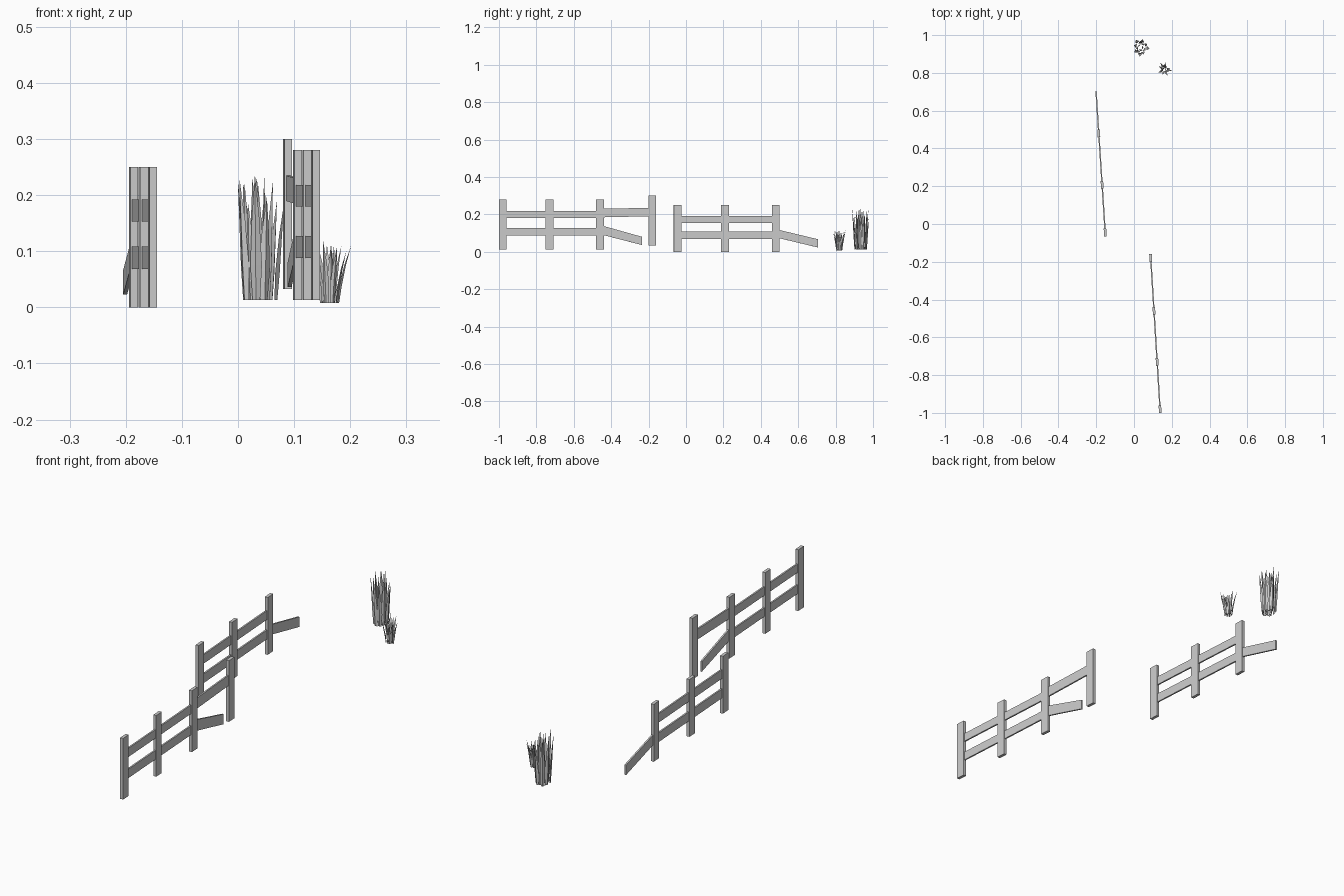
import bpy, bmesh, math, random
from mathutils import Vector

if "Cube" in bpy.data.objects:
    bpy.data.objects.remove(bpy.data.objects["Cube"])

random.seed(4)

def add_mesh(name, bm):
    bmesh.ops.recalc_face_normals(bm, faces=bm.faces)
    me = bpy.data.meshes.new(name)
    bm.to_mesh(me)
    bm.free()
    ob = bpy.data.objects.new(name, me)
    bpy.context.collection.objects.link(ob)
    return ob

def board(name, line, y0, y1, low0, high0, low1, high1, thick):
    """Slab along the fence line with its own bottom and top height at each end."""
    (ya, xa), (yb, xb) = line
    slope = (xb - xa) / (yb - ya)
    along = Vector((slope, 1, 0)).normalized()
    side = Vector((along.y, -along.x, 0)) * thick / 2
    bm = bmesh.new()
    rings = []
    for s in (-1, 1):
        ring = []
        for y, z in ((y0, low0), (y1, low1), (y1, high1), (y0, high0)):
            ring.append(bm.verts.new(Vector((xa + slope * (y - ya), y, z)) + side * s))
        rings.append(ring)
    a, b = rings
    bm.faces.new(a)
    bm.faces.new(b[::-1])
    for i in range(4):
        j = (i + 1) % 4
        bm.faces.new((a[i], b[i], b[j], a[j]))
    return add_mesh(name, bm)

def post(name, line, y, low, high):
    board(name, line, y - 0.0205, y + 0.0205, low, high, low, high, 0.0135)

RAIL = 0.007

# Front fence: three straight posts, one lifted post
front = ((-0.98, 0.138), (-0.18, 0.0885))
for i, (y, lo, hi) in enumerate(((-0.98, .013, .28), (-0.73, .013, .28),
                                 (-0.46, .013, .28), (-0.18, .033, .30))):
    post(f"front_fence_post_{i + 1}", front, y, lo, hi)
for n, lo, hi in (("upper", .18, .218), ("lower", .088, .127)):
    board(f"front_fence_{n}_rail", front, -0.98, -0.46, lo, hi, lo, hi, RAIL)
board("front_fence_end_rail", front, -0.46, -0.18, .184, .23, .19, .235, RAIL)
board("front_fence_broken_rail", front, -0.46, -0.235, .094, .143, .036, .08, RAIL)

# Rear fence
rear = ((-0.045, -0.1525), (0.48, -0.1865))
for i, y in enumerate((-0.045, 0.208, 0.48)):
    post(f"rear_fence_post_{i + 1}", rear, y, 0, .25)
for n, lo, hi in (("upper", .153, .192), ("lower", .068, .108)):
    board(f"rear_fence_{n}_rail", rear, -0.045, 0.48, lo, hi, lo, hi, RAIL)
board("rear_fence_broken_rail", rear, 0.48, 0.705, .077, .121, .023, .067, RAIL)

def grass(name, cx, cy, z0, height, base, spread, width, count):
    """Clump of tapered, folded blades, bulging at mid height and pointed on top."""
    bm = bmesh.new()
    for i in range(count):
        ang = i * 2.39996 + random.uniform(-.2, .2)
        ring = math.sqrt((i + .6) / count)
        h = height * (1 - .35 * ring * random.random())
        if i == count - 1:
            h = height
        out = Vector((math.cos(ang), math.sin(ang), 0))
        side = Vector((-out.y, out.x, 0))
        rows = []
        for t, w in ((0, .65), (.28, 1), (.65, .65), (1, 0)):
            r = ring * (base + (spread - base) * t ** 1.6)
            p = Vector((cx, cy, z0 + h * t)) + out * r
            if w == 0:
                rows.append([bm.verts.new(p)])
                continue
            hw = width * w / 2
            rows.append([bm.verts.new(p + side * hw), bm.verts.new(p + out * hw * .6),
                         bm.verts.new(p - side * hw)])
        bm.faces.new(rows[0])
        for a, b in zip(rows, rows[1:]):
            for k in range(3):
                m = (k + 1) % 3
                bm.faces.new((a[k], a[m], b[m], b[k]) if len(b) == 3 else (a[k], a[m], b[0]))
    return add_mesh(name, bm)

# Grass clumps behind the fences
grass("tall_grass", 0.037, 0.936, .013, .224, .032, .05, .021, 16)
grass("short_grass", 0.162, 0.818, .008, .112, .017, .042, .012, 15)
